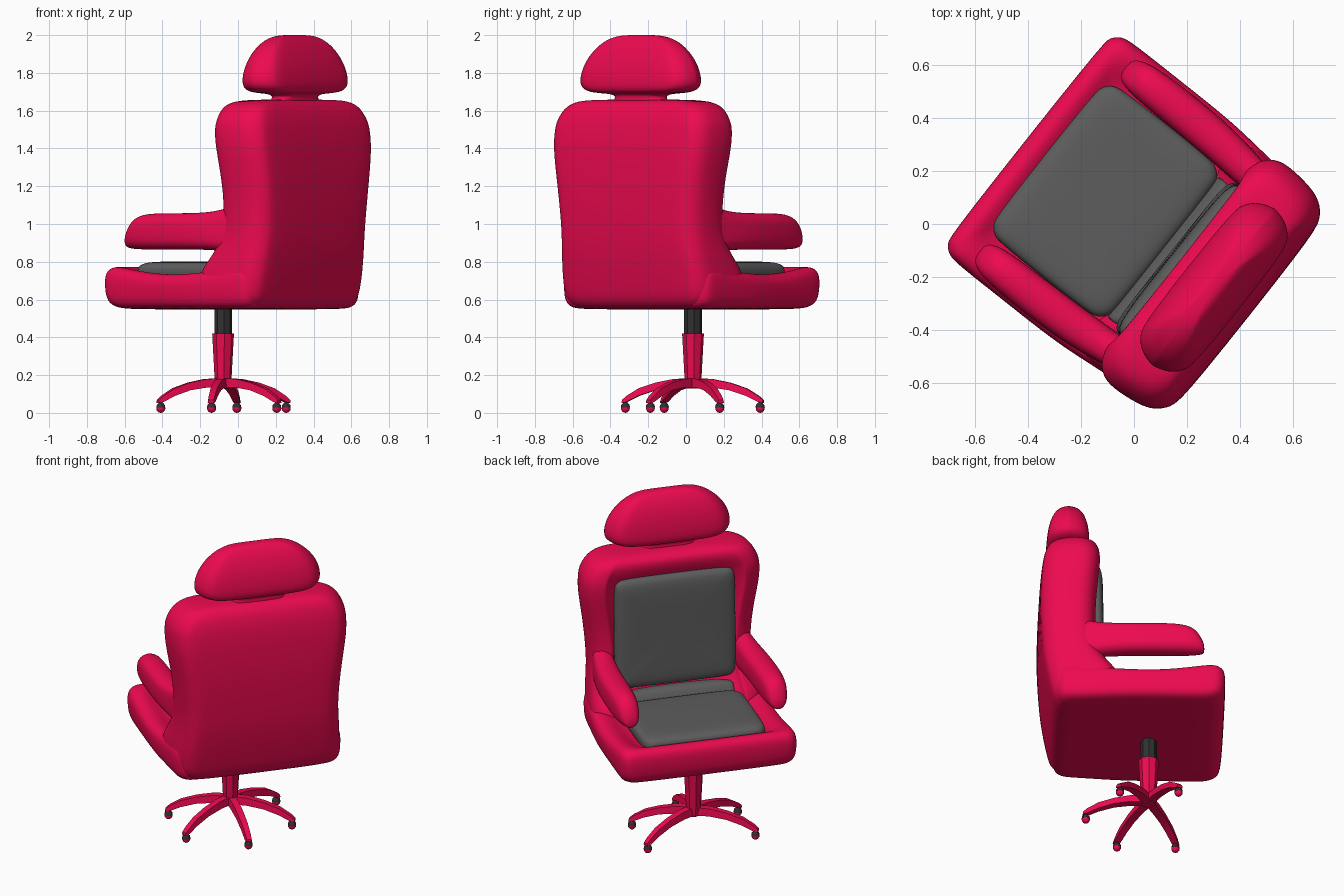
import bpy, bmesh
from math import sin, cos, pi, radians
from mathutils import Vector, Matrix

TURN = radians(51.6)          # whole chair is turned on its column
HUB = Vector((-0.02, 0.085, 0))


def mat(name, col):
    m = bpy.data.materials.new(name)
    m.diffuse_color = (*col, 1)
    return m


RED = mat("red_fabric", (0.85, 0.003, 0.08))
GREY = mat("dark_grey_fabric", (0.11, 0.11, 0.11))
BLACK = mat("black_metal", (0.03, 0.03, 0.03))


def rrect(x0, x1, y0, y1, r, n=4):
    """Rounded rectangle as a list of 2D points."""
    r = min(r, (x1 - x0) * 0.49, (y1 - y0) * 0.49)
    pts = []
    for k, (cx, cy) in enumerate([(x1 - r, y1 - r), (x0 + r, y1 - r),
                                  (x0 + r, y0 + r), (x1 - r, y0 + r)]):
        for i in range(n):
            t = (k + i / (n - 1)) * pi / 2
            pts.append((cx + r * cos(t), cy + r * sin(t)))
    return pts


def finish(name, bm, material, subsurf=0, angle=50):
    bmesh.ops.recalc_face_normals(bm, faces=bm.faces)
    me = bpy.data.meshes.new(name)
    bm.to_mesh(me)
    bm.free()
    ob = bpy.data.objects.new(name, me)
    bpy.context.collection.objects.link(ob)
    ob.rotation_euler.z = TURN
    me.materials.append(material)
    if subsurf:
        m = ob.modifiers.new("smooth", 'SUBSURF')
        m.levels = m.render_levels = subsurf
        for p in me.polygons:
            p.use_smooth = True
    elif angle:
        bpy.ops.object.select_all(action='DESELECT')
        ob.select_set(True)
        bpy.context.view_layer.objects.active = ob
        bpy.ops.object.shade_smooth_by_angle(angle=radians(angle))
    return ob


def loft(name, rings, material, subsurf=1, angle=50, warp=None):
    bm = bmesh.new()
    loops = [[bm.verts.new(p) for p in ring] for ring in rings]
    for a, b in zip(loops, loops[1:]):
        for i in range(len(a)):
            j = (i + 1) % len(a)
            bm.faces.new((a[i], a[j], b[j], b[i]))
    bm.faces.new(loops[0])
    bm.faces.new(loops[-1])
    if warp:
        for v in bm.verts:
            warp(v)
    return finish(name, bm, material, subsurf, angle)


def stack(rows, side_ys=()):
    """Rows of (z, half width, rear, front, corner radius); side_ys adds points on the sides."""
    rings = []
    for z, w, f0, f1, r in rows:
        p = rrect(-w, w, f0, f1, r)
        p = p[:8] + [(-w, y) for y in side_ys] + p[8:] + [(w, y) for y in reversed(side_ys)]
        rings.append([(x, y, z) for x, y in p])
    return rings


# Seat shell with rounded rim, dished sides, narrowing into the backrest
def dip(v):
    if v.co.z > 0.7:
        v.co.z -= 0.04 * max(0, 1 - ((v.co.y - 0.05) / 0.36) ** 2)
    v.co.x *= 1 - 0.06 * min(1, max(0, (-0.05 - v.co.y) / 0.3))


loft("seat", stack([
    (0.547, 0.42, -0.40, 0.40, 0.08), (0.555, 0.50, -0.44, 0.47, 0.08),
    (0.59, 0.527, -0.46, 0.51, 0.075), (0.66, 0.534, -0.46, 0.519, 0.075),
    (0.735, 0.534, -0.46, 0.519, 0.075), (0.770, 0.51, -0.44, 0.495, 0.07),
    (0.775, 0.46, -0.42, 0.455, 0.06), (0.755, 0.41, -0.38, 0.42, 0.06),
    (0.735, 0.35, -0.33, 0.37, 0.06)], (0.28, 0.16, 0.05, -0.08, -0.2)), RED, 2, warp=dip)

# Backrest: waisted, flaring into the seat; last value is the depth of the front recess
BACK = [(0.548, 0.41, -0.41, -0.15, 0.1, 0), (0.56, 0.47, -0.455, -0.13, 0.11, 0),
        (0.60, 0.508, -0.485, -0.10, 0.11, 0), (0.66, 0.518, -0.50, -0.08, 0.11, 0.05),
        (0.75, 0.514, -0.518, -0.09, 0.11, 0.09), (0.82, 0.502, -0.53, -0.15, 0.11, 0.08),
        (0.90, 0.490, -0.542, -0.20, 0.11, 0.06), (1.00, 0.485, -0.55, -0.23, 0.11, 0.05),
        (1.20, 0.503, -0.56, -0.235, 0.11, 0.05), (1.40, 0.54, -0.555, -0.215, 0.11, 0.05),
        (1.50, 0.538, -0.543, -0.205, 0.11, 0.05), (1.545, 0.53, -0.535, -0.21, 0.11, 0.02),
        (1.61, 0.495, -0.515, -0.215, 0.11, 0), (1.645, 0.44, -0.485, -0.24, 0.1, 0),
        (1.66, 0.33, -0.45, -0.29, 0.07, 0)]


def back_ring(z, w, f0, f1, r, depth):
    p = rrect(-w, w, f0, f1, r)
    x = w - r - 0.015
    y = f1 - depth
    front = [(x, f1), (x - 0.03, y), (-x + 0.03, y), (-x, f1)]
    return [(a * (1 - 0.2 * max(0, f1 - 0.1 - b)), b, z) for a, b in p[:4] + front + p[4:]]


loft("backrest", [back_ring(*row) for row in BACK], RED, 2)

# Headrest with its narrow neck
loft("headrest", stack([
    (1.61, 0.19, -0.45, -0.31, 0.07), (1.65, 0.17, -0.455, -0.315, 0.07),
    (1.675, 0.15, -0.45, -0.32, 0.06), (1.69, 0.18, -0.46, -0.31, 0.07),
    (1.694, 0.30, -0.49, -0.28, 0.1), (1.715, 0.37, -0.512, -0.26, 0.12),
    (1.77, 0.382, -0.513, -0.259, 0.12), (1.86, 0.352, -0.497, -0.272, 0.11),
    (1.94, 0.28, -0.463, -0.302, 0.08), (1.985, 0.20, -0.43, -0.335, 0.045),
    (2.002, 0.11, -0.405, -0.36, 0.02)]), RED, 2)

# Seat cushion and the strip behind it
loft("seat_cushion", stack([
    (0.69, 0.35, -0.13, 0.40, 0.07), (0.72, 0.372, -0.15, 0.427, 0.08),
    (0.77, 0.375, -0.155, 0.43, 0.08), (0.795, 0.355, -0.13, 0.405, 0.08),
    (0.803, 0.29, -0.06, 0.33, 0.08)]), GREY, 2)
loft("lumbar_strip", stack([
    (0.70, 0.34, -0.22, -0.12, 0.02), (0.75, 0.34, -0.22, -0.13, 0.02),
    (0.81, 0.34, -0.25, -0.16, 0.02), (0.83, 0.33, -0.25, -0.18, 0.02)]), GREY, 1)


# Back cushion, lofted rear to front and bowed towards the lower back
def bow(v):
    v.co.y += 0.022 * max(0, (1.15 - v.co.z) / 0.3) ** 2


loft("back_cushion", [[(x, f, z) for x, z in rrect(-w, w, 1.185 - h, 1.185 + h, 0.06)]
     for f, w, h in [(-0.30, 0.35, 0.33), (-0.24, 0.367, 0.345), (-0.21, 0.36, 0.338),
                     (-0.19, 0.33, 0.305), (-0.182, 0.22, 0.2)]], GREY, 2, warp=bow)

# Armrests: (front distance, centre, half width, bottom, top)
ARM = [(-0.40, 0.41, 0.045, 0.84, 1.11), (-0.28, 0.42, 0.06, 0.85, 1.09),
       (-0.19, 0.43, 0.068, 0.862, 1.065), (-0.05, 0.443, 0.074, 0.865, 1.057),
       (0.12, 0.447, 0.075, 0.865, 1.057), (0.27, 0.447, 0.072, 0.865, 1.055),
       (0.34, 0.446, 0.064, 0.867, 1.03), (0.38, 0.444, 0.048, 0.872, 0.965),
       (0.394, 0.444, 0.025, 0.88, 0.92)]
for side, label in ((1, "left"), (-1, "right")):
    loft(label + "_armrest",
         [[(side * x, f, z) for x, z in rrect(c - w, c + w, b, t, 0.06)]
          for f, c, w, b, t in ARM], RED, 2)


# Column
def tube(name, rows, material, sides=8, centre=HUB):
    loft(name, [[(centre.x + r * cos(2 * pi * i / sides), centre.y + r * sin(2 * pi * i / sides), z)
                 for i in range(sides)] for z, r in rows], material, 0, 30)


tube("gas_lift", [(0.40, 0.047), (0.56, 0.047)], BLACK)
tube("column", [(0.13, 0.04), (0.18, 0.045), (0.42, 0.058)], RED)

# Five arched legs with castors; uneven star, one leg straight back
LEG = [(0.0, 0.026, 0.135, 0.183), (0.10, 0.026, 0.135, 0.18), (0.20, 0.024, 0.12, 0.16),
       (0.29, 0.022, 0.09, 0.13), (0.355, 0.02, 0.058, 0.09), (0.38, 0.018, 0.052, 0.068)]
for n, deg in enumerate((0, 61.3, -61.3, 116.8, -116.8)):
    a = radians(deg) - pi / 2
    d, s = Vector((cos(a), sin(a), 0)), Vector((-sin(a), cos(a), 0))
    up = Vector((0, 0, 1))
    loft(f"leg_{n + 1}", [[HUB + d * r + s * x + up * z
                           for x, z in ((-w, b), (w, b), (w * 0.8, t), (-w * 0.8, t))]
                          for r, w, b, t in LEG], RED, 0, 30)
    tip = HUB + d * 0.363
    tube(f"castor_hood_{n + 1}", [(0.028, 0.025), (0.042, 0.022), (0.055, 0.01), (0.07, 0.008)],
         BLACK, 10, tip)
    bm = bmesh.new()
    bmesh.ops.create_uvsphere(bm, u_segments=10, v_segments=8, radius=0.024,
                              matrix=Matrix.Translation(tip + up * 0.024))
    finish(f"castor_ball_{n + 1}", bm, RED)
